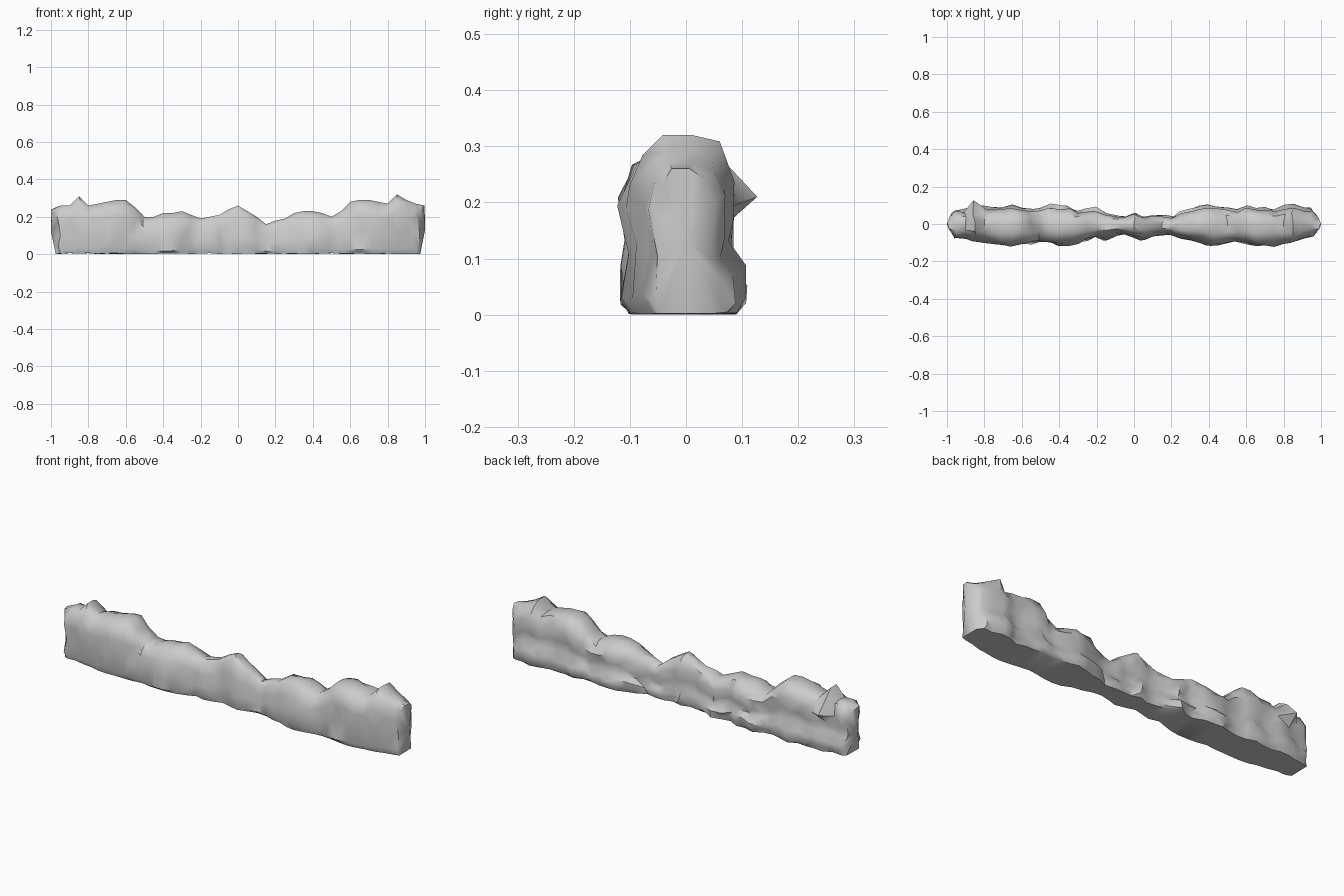
import bpy
import bmesh
import math
import random

random.seed(4)

default_cube = bpy.data.objects.get("Cube")
if default_cube:
    bpy.data.objects.remove(default_cube, do_unlink=True)


def make_material(name, color):
    material = bpy.data.materials.new(name)
    material.use_nodes = True
    material.diffuse_color = color
    shader = material.node_tree.nodes["Principled BSDF"]
    shader.inputs["Base Color"].default_value = color
    shader.inputs["Roughness"].default_value = 0.9
    return material


# Outline of the wall in hundredths, at even steps from its right end to its left
crest_height = [24, 26, 26, 31, 26, 27, 28, 29, 29, 25, 20,
                20, 22, 22, 23, 21, 19, 20, 21, 24, 26,
                23, 20, 16, 18, 19, 22, 23, 23, 22, 20,
                23, 28, 29, 29, 28, 27, 32, 29, 27, 26]
front_depth = [6, 8, 8, 9, 10, 11, 12, 12, 11, 11, 10,
               11, 12, 12, 11, 9, 7, 9, 7, 6, 7,
               9, 7, 6, 6, 8, 9, 11, 12, 12, 11,
               10, 11, 12, 12, 12, 11, 10, 8, 7, 6]
back_depth = [7, 8, 8, 10, 10, 9, 9, 11, 9, 8, 9,
              11, 10, 10, 7, 8, 9, 6, 5, 4, 6,
              4, 5, 5, 4, 7, 8, 10, 11, 10, 9,
              8, 10, 9, 9, 8, 10, 11, 9, 9, 6]

# Cross-sections: share of the depth (front is negative) and share of the height.
# The low middle leans back from its foot, the tall ends bulge at the shoulder.
middle_front = [(-.85, 0), (-1, .12), (-.96, .38), (-.86, .7), (-.68, .9), (-.38, 1)]
end_front = [(-.82, 0), (-.95, .12), (-.87, .38), (-1, .7), (-.8, .9), (-.42, 1)]
back_side = [(.1, 1), (.55, .95), (.85, .77), (.76, .54), (.75, .38),
             (1, .25), (.98, .1), (.82, 0)]
back_shoulder = back_side[2]
spur_station = 3


def section_at(x):
    """Blend the front of the middle into the front of the tall ends."""
    t = min(max((abs(x) - 0.4) / 0.25, 0), 1)
    front = [((1 - t) * m[0] + t * e[0], m[1]) for m, e in zip(middle_front, end_front)]
    return front + back_side


def rock_ring(bm, i, last):
    x = 2 * i / last - 1
    at_end = i in (0, last)
    crest = crest_height[i] / 100
    ring = []
    for side, level in section_at(x):
        depth = (front_depth[i] if side < 0 else back_depth[i]) / 100
        y, z, px = side * depth, level * crest, x
        if level == 0:
            # underside stays nearly flat
            z = random.uniform(0, 0.006)
        elif level < 1:
            # irregular, chipped rock faces
            y *= random.uniform(0.9, 1.03)
            z += random.uniform(-0.01, 0.01)
            if not at_end:
                px += random.uniform(-0.014, 0.014)
        if at_end:
            # ends are rounded in plan and drawn in at the ground
            px *= 0.998 - 0.035 * abs(side) ** 2
        if i == spur_station and (side, level) == back_shoulder:
            # sharp spur sticking out at the back
            y, z = 0.127, 0.21
        ring.append(bm.verts.new((px, y, z)))
    return ring


def close_end(bm, ring, x, height):
    """Fan the end of the wall around a point halfway up."""
    tip = bm.verts.new((x, 0, height / 2))
    for a, b in zip(ring, ring[1:] + ring[:1]):
        bm.faces.new((a, b, tip))


def build_rock_wall(material):
    mesh = bpy.data.meshes.new("rock_wall")
    bm = bmesh.new()
    last = len(crest_height) - 1
    rings = [rock_ring(bm, i, last) for i in range(last + 1)]

    # Long sides and underside
    for a, b in zip(rings, rings[1:]):
        for j in range(len(a)):
            k = (j + 1) % len(a)
            bm.faces.new((a[j], a[k], b[k], b[j]))
    close_end(bm, rings[0], -1, crest_height[0] / 100)
    close_end(bm, rings[-1], 1, crest_height[-1] / 100)

    bmesh.ops.triangulate(bm, faces=bm.faces[:])
    bmesh.ops.recalc_face_normals(bm, faces=bm.faces[:])
    bm.to_mesh(mesh)
    bm.free()
    mesh.materials.append(material)
    wall = bpy.data.objects.new("rock_wall", mesh)
    bpy.context.collection.objects.link(wall)
    return wall


stone = make_material("light grey stone", (0.6, 0.6, 0.6, 1))
rock_wall = build_rock_wall(stone)

# Soft stone surface with crisp cracks
bpy.ops.object.select_all(action="DESELECT")
rock_wall.select_set(True)
bpy.context.view_layer.objects.active = rock_wall
bpy.ops.object.shade_smooth_by_angle(angle=math.radians(45))
